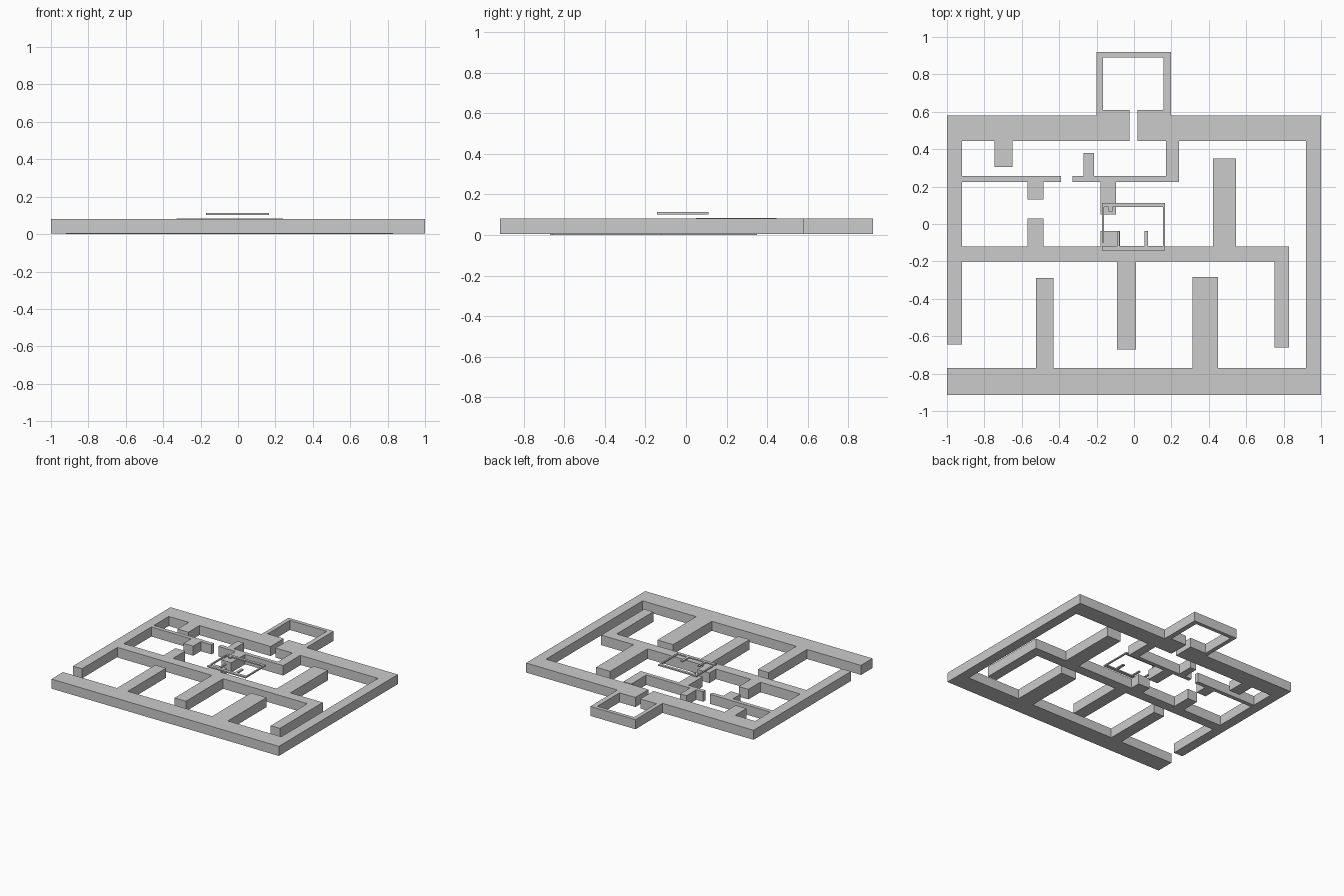
import bpy, bmesh

if "Cube" in bpy.data.objects:
    bpy.data.objects.remove(bpy.data.objects["Cube"])


def walls(name, rects, z0, z1):
    """Merge plan rectangles (x0, x1, y0, y1) into one footprint and raise it."""
    xs = sorted({v for r in rects for v in r[:2]})
    ys = sorted({v for r in rects for v in r[2:]})
    bm = bmesh.new()
    for xa, xb in zip(xs, xs[1:]):
        for ya, yb in zip(ys, ys[1:]):
            cx, cy = (xa + xb) / 2, (ya + yb) / 2
            if any(r[0] < cx < r[1] and r[2] < cy < r[3] for r in rects):
                bm.faces.new([bm.verts.new((x, y, z0)) for x, y in
                              ((xa, ya), (xb, ya), (xb, yb), (xa, yb))])
    bmesh.ops.remove_doubles(bm, verts=bm.verts, dist=1e-5)
    ext = bmesh.ops.extrude_face_region(bm, geom=bm.faces[:], use_keep_orig=True)
    for v in ext["geom"]:
        if isinstance(v, bmesh.types.BMVert):
            v.co.z = z1
    bmesh.ops.recalc_face_normals(bm, faces=bm.faces)
    bmesh.ops.dissolve_limit(bm, angle_limit=0.01, verts=bm.verts, edges=bm.edges)
    me = bpy.data.meshes.new(name)
    bm.to_mesh(me)
    bm.free()
    ob = bpy.data.objects.new(name, me)
    bpy.context.collection.objects.link(ob)
    return ob


# Outer enclosure with the small rear annex and its doorway
walls("outer_walls", [
    (-1, 1, -.915, -.77),
    (.92, 1, -.77, .445),
    (-1, -.92, -.645, .445),
    (-1, -.025, .445, .58), (.018, 1, .445, .58),
    (-.2, -.025, .58, .61), (.018, .197, .58, .61),
    (-.2, -.167, .61, .92), (.157, .197, .61, .92),
    (-.167, .157, .89, .92),
    # front pillars
    (-.525, -.43, -.77, -.288), (.312, .45, -.77, -.283),
    # rear left stub
    (-.745, -.65, .305, .445),
], .004, .08)

# Long middle wall with its branches
walls("middle_wall", [
    (-.92, .83, -.2, -.12),
    (.75, .83, -.66, -.2),
    (-.09, .01, -.67, -.2),
    (.422, .545, -.12, .35),
    (-.57, -.485, -.12, .03),
    (-.18, -.075, -.12, -.037),
], 0, .08)

# Thin corridor walls either side of the passage
walls("corridor_wall_left", [
    (-.92, -.39, .225, .257),
    (-.57, -.485, .13, .225),
], .004, .08)
walls("corridor_wall_right", [
    (-.33, .24, .225, .257),
    (.17, .24, .257, .445),
    (-.27, -.215, .257, .38),
    (-.18, -.095, .05, .225),
], .004, .083)

# Small floating frame above the centre
walls("floating_frame", [
    (-.172, .167, -.143, -.118),
    (.155, .167, -.118, .09),
    (-.172, .167, .09, .112),
    (-.172, -.16, -.1, .09),
    (-.092, -.077, -.118, -.037),
    (.055, .075, -.118, -.037),
    (-.135, -.115, .068, .09),
], .102, .112)
